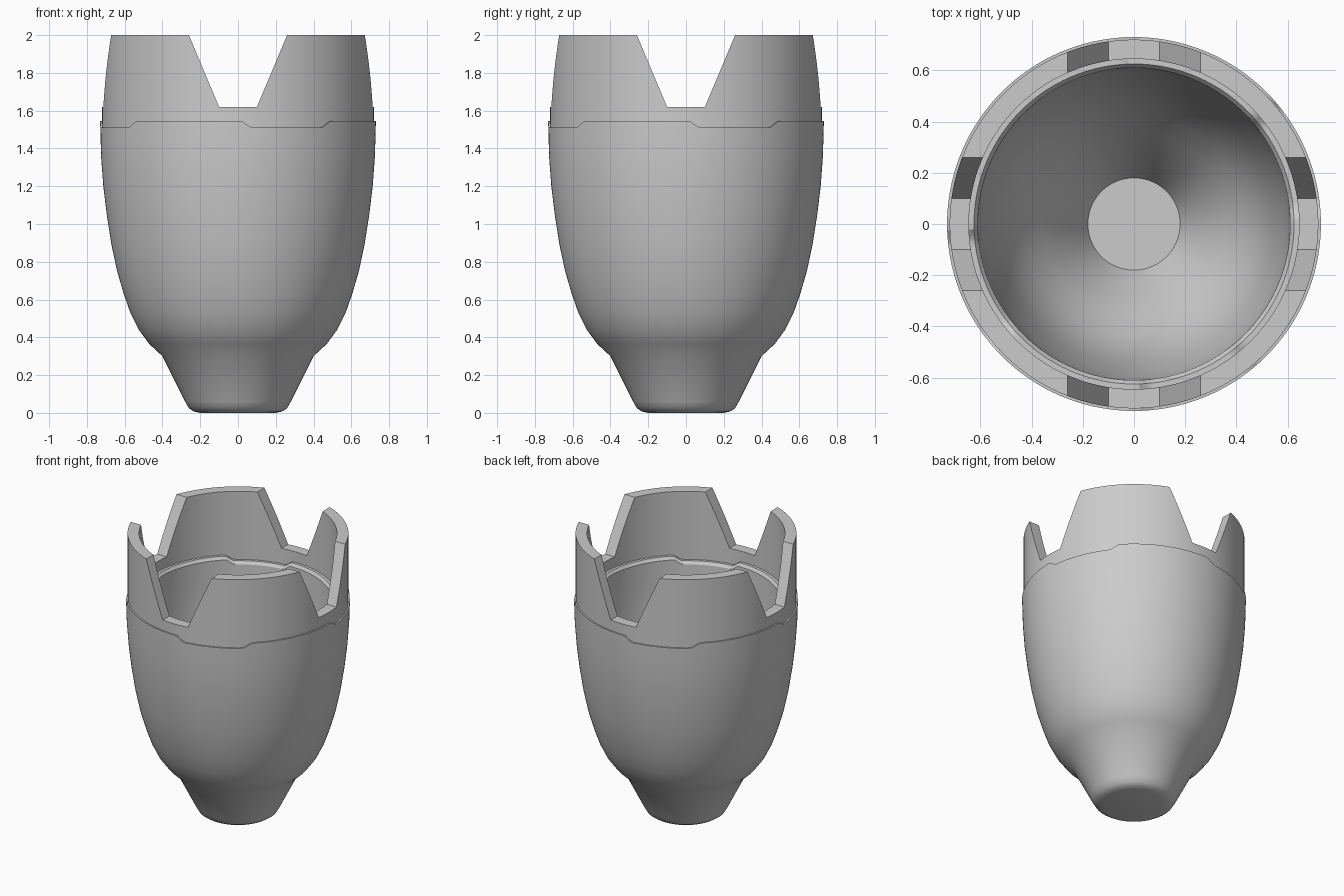
import bpy, bmesh, math

cube = bpy.data.objects.get("Cube")
if cube:
    bpy.data.objects.remove(cube, do_unlink=True)

SEGMENTS = 180
RIM_LOW, RIM_HIGH = 1.51, 1.545

grey = bpy.data.materials.new("plain grey")
grey.use_nodes = True
grey.diffuse_color = (0.6, 0.6, 0.6, 1)
grey.node_tree.nodes["Principled BSDF"].inputs["Base Color"].default_value = (0.6, 0.6, 0.6, 1)


def ease(t):
    t = max(0.0, min(1.0, t))
    return t * t * (3 - 2 * t)


def rim_height(degrees):
    """Stepped joint line, repeated in every quarter turn."""
    a = degrees % 90
    dip = ease((a - 1) / 5) * (1 - ease((a - 37) / 6))
    return RIM_HIGH - (RIM_HIGH - RIM_LOW) * dip


def make_object(name, bm):
    bmesh.ops.recalc_face_normals(bm, faces=bm.faces)
    mesh = bpy.data.meshes.new(name)
    bm.to_mesh(mesh)
    bm.free()
    mesh.materials.append(grey)
    obj = bpy.data.objects.new(name, mesh)
    bpy.context.collection.objects.link(obj)
    return obj


def lathe(name, profile, closed=False):
    """Profile entries are (radius, height, follows_rim)."""
    bm = bmesh.new()
    rings = []
    for r, z, follows in profile:
        ring = []
        for i in range(SEGMENTS):
            deg = 360 * i / SEGMENTS
            a = math.radians(deg - 90)
            h = z + (rim_height(deg) if follows else 0)
            ring.append(bm.verts.new((r * math.cos(a), r * math.sin(a), h)))
        rings.append(ring)
    pairs = list(zip(rings, rings[1:]))
    if closed:
        pairs.append((rings[-1], rings[0]))
    else:
        bm.faces.new(rings[0])
        bm.faces.new(rings[-1])
    for lower, upper in pairs:
        for i in range(SEGMENTS):
            j = (i + 1) % SEGMENTS
            bm.faces.new((lower[i], lower[j], upper[j], upper[i]))
    return make_object(name, bm)


def smooth(obj, angle=30):
    bpy.ops.object.select_all(action='DESELECT')
    obj.select_set(True)
    bpy.context.view_layer.objects.active = obj
    bpy.ops.object.shade_smooth_by_angle(angle=math.radians(angle))


# Cup: tapered foot, swelling body, stepped rim, hollow inside
foot = [(0.20, 0), (0.235, 0.008), (0.26, 0.025), (0.28, 0.06), (0.40, 0.30)]
body = [(0.47, 0.365), (0.525, 0.44), (0.57, 0.53), (0.605, 0.63), (0.64, 0.75),
        (0.67, 0.89), (0.695, 1.05), (0.713, 1.20), (0.725, 1.36)]
rim = [(0.73, 0), (0.625, 0), (0.61, -0.02)]
hollow = [(0.605, 1.36), (0.595, 1.20), (0.575, 1.05), (0.55, 0.89), (0.52, 0.75),
          (0.48, 0.63), (0.43, 0.53), (0.36, 0.42), (0.28, 0.30), (0.18, 0.10)]
cup = lathe("cup", [(r, z, False) for r, z in foot + body]
            + [(r, z, True) for r, z in rim]
            + [(r, z, False) for r, z in hollow])

# Crown: straight ring seated on the stepped rim
crown = lathe("crown", [(0.72, 0, True), (0.72, 2, False),
                        (0.645, 2, False), (0.645, 0, True)], closed=True)

# Tapered notches through the crown, front to back and side to side
for turn, name in ((0, "notch_cutter_front"), (1, "notch_cutter_side")):
    bm = bmesh.new()
    ends = []
    for depth in (-1, 1):
        outline = [(-0.10, 1.62), (0.10, 1.62), (0.34, 2.19), (-0.34, 2.19)]
        ends.append([bm.verts.new((depth, w, z) if turn else (w, depth, z))
                     for w, z in outline])
    for end in ends:
        bm.faces.new(end)
    for i in range(4):
        j = (i + 1) % 4
        bm.faces.new((ends[0][i], ends[0][j], ends[1][j], ends[1][i]))
    cutter = make_object(name, bm)
    cutter.hide_render = True
    bpy.ops.object.select_all(action='DESELECT')
    crown.select_set(True)
    bpy.context.view_layer.objects.active = crown
    cut = crown.modifiers.new("notch", 'BOOLEAN')
    cut.operation = 'DIFFERENCE'
    cut.solver = 'EXACT'
    cut.object = cutter
    bpy.ops.object.modifier_apply(modifier=cut.name)
    bpy.data.objects.remove(cutter, do_unlink=True)

smooth(cup)
smooth(crown)
